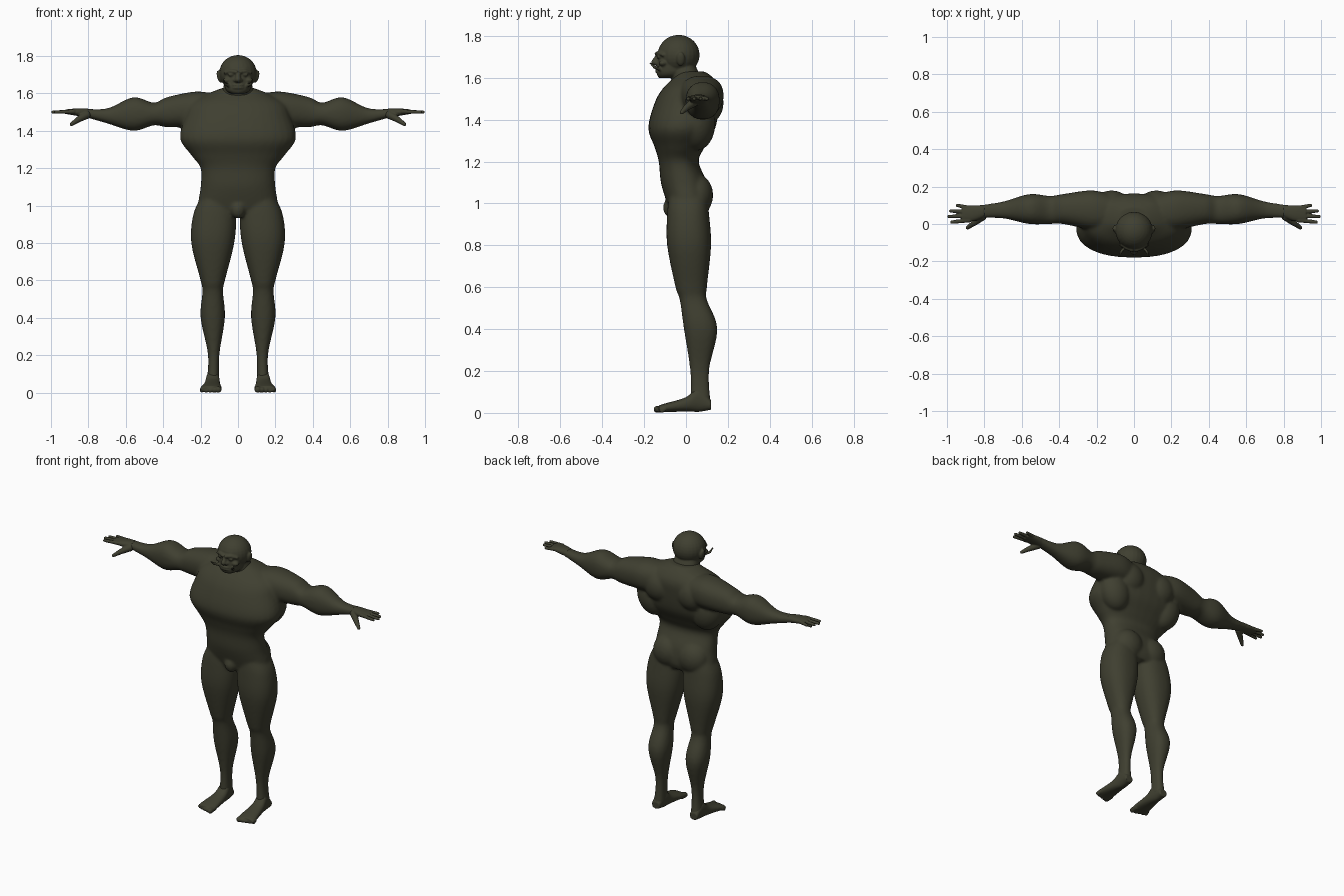
import bpy
import bmesh
import math
from mathutils import Matrix, Vector

cube = bpy.data.objects.get("Cube")
if cube:
    bpy.data.objects.remove(cube, do_unlink=True)

skin = bpy.data.materials.new("dark olive skin")
skin.use_nodes = True
colour = (.05, .05, .03, 1)
skin.diffuse_color = colour
shader = skin.node_tree.nodes["Principled BSDF"]
shader.inputs["Base Color"].default_value = colour
shader.inputs["Roughness"].default_value = .8

SIDES = {"left": 1, "right": -1}


def spline(before, start, end, after, t):
    """Smooth blend between two sections, eased by their neighbours."""
    row = []
    for p, q, r, s in zip(before, start, end, after):
        leave, arrive = (r - p) / 2, (s - q) / 2
        bend = 3 * (r - q) - 2 * leave - arrive
        twist = leave + arrive - 2 * (r - q)
        row.append(q + t * (leave + t * (bend + t * twist)))
    return row


def loft(bm, axis, sections, side=1, power=2.3, steps=5, segments=32):
    """Skin rounded sections, each (position, low, high, low, high) across the axis."""
    rows = list(sections.values())
    last = len(rows) - 1
    dense = []
    for i in range(last):
        group = rows[max(i - 1, 0)], rows[i], rows[i + 1], rows[min(i + 2, last)]
        dense += [spline(*group, step / steps) for step in range(steps)]
    dense.append(rows[last])
    rings = []
    for along, a_low, a_high, b_low, b_high in dense:
        ring = []
        for k in range(segments):
            angle = math.tau * k / segments
            wide, deep = [math.copysign(abs(f) ** (2 / power), f)
                          for f in (math.cos(angle), math.sin(angle))]
            a = (a_low + a_high + (a_high - a_low) * wide) / 2
            b = (b_low + b_high + (b_high - b_low) * deep) / 2
            x, y, z = {"x": (along, a, b), "y": (a, along, b), "z": (a, b, along)}[axis]
            ring.append(bm.verts.new((x * side, y, z)))
        rings.append(ring)
    for low, high in zip(rings, rings[1:]):
        for k in range(segments):
            bm.faces.new((low[k - 1], low[k], high[k], high[k - 1]))
    bm.faces.new(rings[0])
    bm.faces.new(rings[-1])


def ball(bm, centre, radii, side=1, tilt=0):
    """Ellipsoid, leaning sideways by the tilt."""
    x, y, z = centre
    place = Matrix.Translation((x * side, y, z))
    lean = Matrix.Rotation(tilt * side, 4, "Y")
    bmesh.ops.create_uvsphere(bm, u_segments=24, v_segments=16, radius=1,
                              matrix=place @ lean @ Matrix.Diagonal((*radii, 1)))


def tube(bm, points, thick, thin, side=1):
    """Rounded rod through the points, tapering evenly."""
    points = [Vector((x * side, y, z)) for x, y, z in points]
    gaps = len(points) - 1
    radii = [thick + (thin - thick) * k / gaps for k in range(len(points))]
    for point, radius in zip(points, radii):
        ball(bm, point, (radius, radius, radius))
    for start, end, wide, narrow in zip(points, points[1:], radii, radii[1:]):
        reach = end - start
        turn = reach.to_track_quat("Z", "Y").to_matrix().to_4x4()
        bmesh.ops.create_cone(bm, cap_ends=True, segments=16, radius1=wide, radius2=narrow,
                              depth=reach.length,
                              matrix=Matrix.Translation((start + end) / 2) @ turn)


def finish(bm, name, voxel, relax=3):
    """Fuse the parts into one smooth skin."""
    bmesh.ops.recalc_face_normals(bm, faces=bm.faces[:])
    mesh = bpy.data.meshes.new(name)
    bm.to_mesh(mesh)
    bm.free()
    mesh.materials.append(skin)
    obj = bpy.data.objects.new(name, mesh)
    bpy.context.collection.objects.link(obj)
    remesh = obj.modifiers.new("fuse", "REMESH")
    remesh.mode = "VOXEL"
    remesh.voxel_size = voxel
    remesh.use_smooth_shade = True
    smooth = obj.modifiers.new("relax", "SMOOTH")
    smooth.iterations = relax
    bpy.context.view_layer.objects.active = obj
    for modifier in list(obj.modifiers):
        bpy.ops.object.modifier_apply(modifier=modifier.name)


# Torso sections: height, half width, front, back
torso = {"crotch": (.95, .15, -.07, .09), "hips": (1, .21, -.09, .11),
         "belly": (1.1, .2, -.12, .1), "waist": (1.2, .2, -.13, .06),
         "ribs": (1.27, .25, -.15, .09), "chest": (1.36, .31, -.18, .14),
         "armpits": (1.48, .28, -.15, .16), "shoulders": (1.55, .25, -.11, .16),
         "collar": (1.6, .16, -.06, .13), "nape": (1.63, .08, -.04, .09)}
# Leg sections: height, inner, outer, front, back
leg = {"hip": (1.04, .03, .2, -.08, .1), "groin": (.95, .01, .24, -.09, .11),
       "thigh": (.8, .02, .25, -.09, .12), "above knee": (.6, .07, .2, -.05, .1),
       "knee": (.54, .08, .19, -.03, .1), "calf": (.4, .07, .2, -.01, .15),
       "shin": (.2, .1, .16, .02, .11), "ankle": (.04, .1, .17, .02, .12)}
# Arm sections: reach, front, back, bottom, top
arm = {"socket": (.13, -.03, .16, 1.42, 1.6), "shoulder": (.23, -.03, .18, 1.42, 1.61),
       "biceps": (.38, 0, .16, 1.42, 1.58), "elbow": (.45, 0, .15, 1.43, 1.55),
       "forearm": (.56, 0, .16, 1.4, 1.58), "lower arm": (.7, .03, .12, 1.44, 1.52),
       "wrist": (.84, .03, .1, 1.48, 1.52)}

bm = bmesh.new()
loft(bm, "z", {part: (z, -half, half, front, back)
               for part, (z, half, front, back) in torso.items()})
ball(bm, (0, -.07, .98), (.04, .04, .05))
for side in SIDES.values():
    loft(bm, "z", leg, side)
    loft(bm, "x", arm, side)
    # Buttock, shoulder blade, flank and neck muscle
    ball(bm, (.09, .05, 1.04), (.1, .08, .1), side)
    ball(bm, (.12, .1, 1.48), (.1, .08, .1), side)
    ball(bm, (.2, .05, 1.38), (.1, .09, .13), side, tilt=.3)
    ball(bm, (.08, .07, 1.58), (.1, .06, .04), side, tilt=.2)
finish(bm, "body", voxel=.009, relax=8)

# Head: skull, jaw, neck, nose and lips
jaw = {"chin": (1.6, -.04, .04, -.13, -.03), "mouth": (1.63, -.07, .07, -.14, .01),
       "cheeks": (1.74, -.08, .08, -.13, .04)}
neck = {"base": (1.54, -.1, .1, -.07, .1), "top": (1.67, -.07, .07, -.07, .04)}
bm = bmesh.new()
ball(bm, (0, -.035, 1.71), (.1, .1, .095))
loft(bm, "z", jaw)
loft(bm, "z", neck)
tube(bm, [(0, -.15, 1.675), (0, -.13, 1.71)], thick=.016, thin=.01)
for lip in (1.63, 1.645):
    ball(bm, (0, -.136, lip), (.03, .012, .006))
for side in SIDES.values():
    # Brow, eye, nostril, cheek, ear and curled tusk
    tube(bm, [(.01, -.14, 1.715), (.04, -.13, 1.72), (.07, -.11, 1.71)], .01, .008, side)
    ball(bm, (.037, -.13, 1.7), (.016, .01, .008), side)
    ball(bm, (.015, -.14, 1.67), (.01, .012, .01), side)
    ball(bm, (.055, -.11, 1.67), (.025, .02, .015), side)
    ball(bm, (.1, -.025, 1.69), (.012, .02, .034), side, tilt=.25)
    tube(bm, [(.045, -.12, 1.64), (.07, -.15, 1.65), (.075, -.17, 1.67)], .01, .005, side)
finish(bm, "head", voxel=.005)

# Palm sections: reach, front, back, bottom, top
palm = {"heel": (.8, .035, .1, 1.47, 1.52), "middle": (.86, .015, .1, 1.48, 1.52),
        "knuckles": (.92, .015, .095, 1.49, 1.515)}
# Foot sections: position, inner, outer, bottom, top
foot = {"heel": (.12, .11, .165, .015, .06), "ankle": (.06, .1, .17, .005, .12),
        "instep": (0, .095, .18, .007, .075), "ball": (-.1, .087, .2, .003, .045),
        "toe roots": (-.13, .09, .2, .005, .035)}
for label, side in SIDES.items():
    # Hand with fanned fingers and a lowered thumb
    bm = bmesh.new()
    loft(bm, "x", palm, side)
    for k, reach in enumerate((.975, .99, .98, .945)):
        root, tip = .02 + .022 * k, .01 + .03 * k
        tube(bm, [(.88, root, 1.503), (reach, tip, 1.5)], .012, .009, side)
    tube(bm, [(.81, .04, 1.485), (.855, .005, 1.46), (.89, -.02, 1.435)], .022, .01, side)
    finish(bm, label + "_hand", voxel=.004)

    # Foot with five toes
    bm = bmesh.new()
    loft(bm, "y", foot, side)
    for k in range(5):
        size = .017 - .0015 * k
        across = .105 + .022 * k
        tube(bm, [(across, -.1, .02), (across, .006 * k - .138, size)], size, size, side)
    finish(bm, label + "_foot", voxel=.005)
